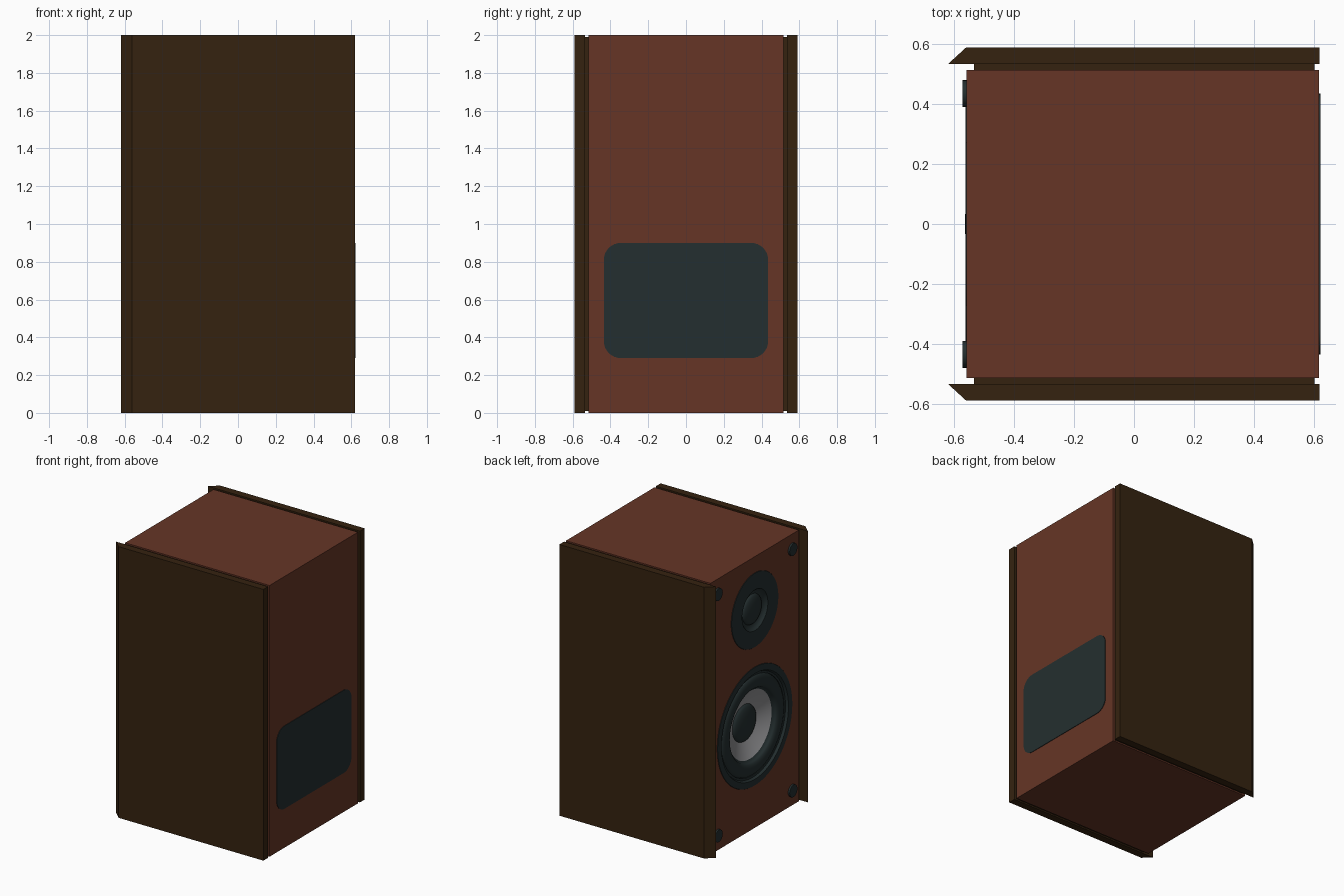
import bpy, bmesh, math
from mathutils import Vector

if "Cube" in bpy.data.objects:
    bpy.data.objects.remove(bpy.data.objects["Cube"])


def material(name, rgb):
    m = bpy.data.materials.new(name)
    m.diffuse_color = (*rgb, 1)
    m.use_nodes = True
    m.node_tree.nodes["Principled BSDF"].inputs["Base Color"].default_value = m.diffuse_color
    return m


RED_WOOD = material("red_wood", (0.132, 0.036, 0.019))
DARK_WOOD = material("dark_wood", (0.036, 0.0165, 0.005))
DARK = material("dark_plastic", (0.0175, 0.028, 0.029))
GREY = material("grey_cone", (0.29, 0.29, 0.30))
FRONT = -0.56                       # x of the baffle; drivers face -x


def finish(name, bm, mats, smooth=False):
    me = bpy.data.meshes.new(name)
    bm.to_mesh(me)
    bm.free()
    ob = bpy.data.objects.new(name, me)
    bpy.context.collection.objects.link(ob)
    for m in mats:
        me.materials.append(m)
    bpy.ops.object.select_all(action='DESELECT')
    ob.select_set(True)
    bpy.context.view_layer.objects.active = ob
    if smooth:
        bpy.ops.object.shade_smooth_by_angle(angle=math.radians(35))
    return ob


def prism(name, pts, offset, mats, smooth=False):
    """Extrude a flat outline by an offset vector."""
    bm = bmesh.new()
    face = bm.faces.new([bm.verts.new(p) for p in pts])
    ext = bmesh.ops.extrude_face_region(bm, geom=[face], use_keep_orig=True)
    bmesh.ops.translate(bm, vec=offset,
                        verts=[v for v in ext["geom"] if isinstance(v, bmesh.types.BMVert)])
    bmesh.ops.recalc_face_normals(bm, faces=bm.faces[:])
    return finish(name, bm, mats, smooth)


def box(name, lo, hi, mats):
    pts = [(lo[0], lo[1], lo[2]), (hi[0], lo[1], lo[2]),
           (hi[0], hi[1], lo[2]), (lo[0], hi[1], lo[2])]
    return prism(name, pts, (0, 0, hi[2] - lo[2]), mats)


def disc(y, z, r, x, n=64):
    return [(x, y + r * math.cos(2 * math.pi * i / n),
             z + r * math.sin(2 * math.pi * i / n)) for i in range(n)]


def lathe(name, profile, z, mats, rule=None, n=64):
    """Spin (radius, depth behind baffle) points about the driver axis."""
    bm = bmesh.new()
    rings = []
    for r, d in profile:
        pts = disc(0, z, r, FRONT + d, n) if r > 0 else [(FRONT + d, 0, z)]
        rings.append([bm.verts.new(p) for p in pts])
    for a, b in zip(rings, rings[1:]):
        for i in range(n):
            j = (i + 1) % n
            bm.faces.new([a[i], a[j], b[0]] if len(b) == 1 else [a[i], a[j], b[j], b[i]])
    bm.normal_update()
    if sum(f.normal.x * f.calc_area() for f in bm.faces) > 0:
        bmesh.ops.reverse_faces(bm, faces=bm.faces[:])
    if rule:
        for f in bm.faces:
            c = f.calc_center_median()
            f.material_index = rule(math.hypot(c.y, c.z - z))
    return finish(name, bm, mats, True)


# Cabinet with two driver holes
cabinet = box("cabinet", (FRONT, -0.515, 0), (0.618, 0.515, 2), [RED_WOOD])
for z, r in ((0.75, 0.41), (1.607, 0.2)):
    cutter = prism("hole_cutter", disc(0, z, r, FRONT - 0.05), (0.2, 0, 0), [])
    cutter.hide_render = True
    mod = cabinet.modifiers.new("hole", 'BOOLEAN')
    mod.operation, mod.object, mod.solver = 'DIFFERENCE', cutter, 'EXACT'
    bpy.context.view_layer.objects.active = cabinet
    bpy.ops.object.modifier_apply(modifier="hole")
    bpy.data.objects.remove(cutter)

# Side panels with chamfered front edge, and recessed spacers
for s, side in ((-1, "left"), (1, "right")):
    outline = [(-0.62, s * 0.535, 0), (0.62, s * 0.535, 0),
               (0.62, s * 0.59, 0), (-0.56, s * 0.59, 0)]
    prism("side_panel_" + side, outline, (0, 0, 2), [DARK_WOOD])
    ys = sorted((s * 0.515, s * 0.535))
    box("spacer_" + side, (-0.535, ys[0], 0.01), (0.602, ys[1], 1.99), [DARK_WOOD])

# Grille pegs in the baffle corners
for y in (-0.435, 0.435):
    for z in (0.11, 1.89):
        prism("grille_peg", disc(y, z, 0.045, FRONT, 24), (-0.013, 0, 0), [DARK], True)

# Woofer: frame, half-round surround, cone, dust cap
woofer = [(0.437, 0.0), (0.435, -0.003), (0.39, -0.003), (0.38, 0.014), (0.365, 0.016)]
woofer += [(0.315 + 0.05 * math.cos(a), 0.025 - 0.024 * math.sin(a))
           for a in [math.pi * i / 10 for i in range(11)]]
woofer += [(0.25, 0.037), (0.135, 0.088)]
woofer += [(0.135 * math.cos(a), 0.088 - 0.035 * math.sin(a))
           for a in [math.pi / 2 * i / 6 for i in range(1, 6)]] + [(0, 0.053)]
lathe("woofer", woofer, 0.75, [DARK, GREY], lambda r: int(0.137 < r < 0.249))

# Tweeter: flange, groove, dome
tweeter = [(0.274, 0.0), (0.272, -0.003), (0.15, -0.003), (0.14, 0.012), (0.115, 0.025)]
tweeter += [(0.11 * math.cos(a), 0.025 - 0.03 * math.sin(a))
            for a in [math.pi / 2 * i / 6 for i in range(6)]] + [(0, -0.005)]
lathe("tweeter", tweeter, 1.607, [DARK])

# Rounded terminal plate on the back of the cabinet
plate = []
for k, (sy, sz) in enumerate(((1, 1), (-1, 1), (-1, -1), (1, -1))):
    for i in range(9):
        a = math.pi / 2 * (k + i / 8)
        plate.append((0.616, sy * 0.345 + 0.09 * math.cos(a),
                      0.595 + sz * 0.215 + 0.09 * math.sin(a)))
prism("terminal_plate", plate, (0.006, 0, 0), [DARK], True)
